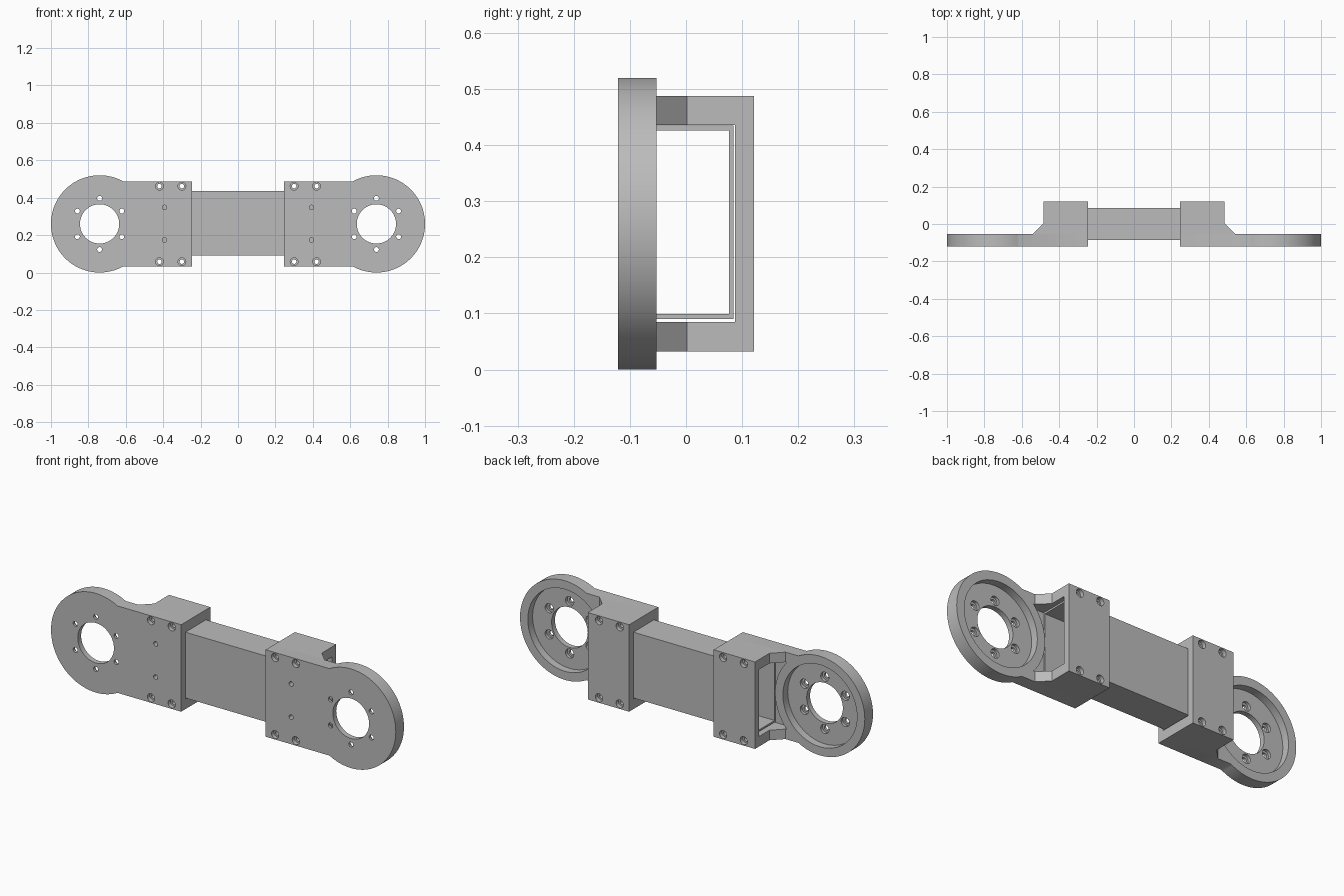
import bpy, bmesh
from math import sin, cos, pi, sqrt, acos, asin
from mathutils import Vector

cube = bpy.data.objects.get("Cube")
if cube:
    bpy.data.objects.remove(cube, do_unlink=True)

grey = bpy.data.materials.new("machined grey")
grey.use_nodes = True
grey.diffuse_color = (0.5, 0.5, 0.5, 1)
grey.node_tree.nodes["Principled BSDF"].inputs["Base Color"].default_value = (0.5, 0.5, 0.5, 1)

MID = 0.26               # height of the centre line
DISC_X, DISC_R = 0.74, 0.26
HALF = 0.228             # half height of the clamp block
INNER = 0.1755           # half height of the channel
FRONT, PLATE_BACK, SEAM, BACK = -0.121, -0.053, 0.087, 0.121


def finish(name, bm):
    bmesh.ops.recalc_face_normals(bm, faces=bm.faces)
    mesh = bpy.data.meshes.new(name)
    bm.to_mesh(mesh)
    bm.free()
    mesh.materials.append(grey)
    obj = bpy.data.objects.new(name, mesh)
    bpy.context.collection.objects.link(obj)
    return obj


def loft(bm, rings):
    """Closed solid through rings that have equal point counts."""
    loops = [[bm.verts.new(p) for p in ring] for ring in rings]
    n = len(loops[0])
    for a, b in zip(loops, loops[1:]):
        for i in range(n):
            j = (i + 1) % n
            bm.faces.new((a[i], a[j], b[j], b[i]))
    bm.faces.new(loops[0])
    bm.faces.new(loops[-1])


def prism_y(name, outline, y0, y1):
    bm = bmesh.new()
    loft(bm, [[(x, y, z) for x, z in outline] for y in (y0, y1)])
    return finish(name, bm)


def prism_z(name, outline, z0, z1):
    bm = bmesh.new()
    loft(bm, [[(x, y, z) for x, y in outline] for z in (z0, z1)])
    return finish(name, bm)


def box(name, x0, x1, y0, y1, z0, z1):
    return prism_z(name, [(x0, y0), (x1, y0), (x1, y1), (x0, y1)], z0, z1)


def stepped_hole(bm, x, z, steps, sides):
    """Turned cutter along y from (radius, y) steps."""
    loft(bm, [[(x + r * cos(2 * pi * i / sides), y, z + r * sin(2 * pi * i / sides))
               for i in range(sides)] for r, y in steps])


def cut(obj, cutters):
    for c in cutters:
        m = obj.modifiers.new("cut", 'BOOLEAN')
        m.operation, m.solver, m.object = 'DIFFERENCE', 'EXACT', c
    bpy.context.view_layer.update()
    dg = bpy.context.evaluated_depsgraph_get()
    mesh = bpy.data.meshes.new_from_object(obj.evaluated_get(dg))
    obj.modifiers.clear()
    obj.data = mesh


def shade(obj):
    bpy.ops.object.select_all(action='DESELECT')
    obj.select_set(True)
    bpy.context.view_layer.objects.active = obj
    bpy.ops.object.shade_smooth_by_angle(angle=0.5)


def bracket(side, s):
    # Front plate: rounded end blended into a rectangle
    a = pi - asin(HALF / DISC_R)
    outline = [(0.245, MID - HALF)]
    outline += [(DISC_X + DISC_R * cos(t), MID + DISC_R * sin(t))
                for t in (-a + 2 * a * i / 80 for i in range(81))]
    outline += [(0.245, MID + HALF)]
    plate = prism_y(side + "_front_plate", [(s * x, z) for x, z in outline], FRONT, PLATE_BACK)

    # Chamfered walls above and below the channel
    profile = [(0.245, PLATE_BACK), (0.54, PLATE_BACK), (0.485, 0.002), (0.485, SEAM), (0.245, SEAM)]
    profile = [(s * x, y) for x, y in profile]
    upper = prism_z(side + "_upper_wall", profile, MID + INNER, MID + HALF)
    lower = prism_z(side + "_lower_wall", profile, MID - HALF, MID - INNER)

    # Back clamp cap
    cap = box(side + "_clamp_cap", s * 0.245, s * 0.485, SEAM, BACK, MID - HALF, MID + HALF)

    # Channel floor pocket, stopping at the round end
    b = asin(INNER / DISC_R)
    pocket = [(0.2, MID - INNER)]
    pocket += [(DISC_X - DISC_R * cos(t), MID + DISC_R * sin(t))
               for t in (-b + 2 * b * i / 24 for i in range(25))]
    pocket += [(0.2, MID + INNER)]
    pocket = prism_y("pocket_cutter", [(s * x, z) for x, z in pocket], -0.087, 0.05)

    # Central bore with the wide bearing recess
    bm = bmesh.new()
    stepped_hole(bm, s * DISC_X, MID, [(0.105, -0.2), (0.105, -0.093), (0.215, -0.093), (0.215, 0)], 64)
    bore = finish("bore_cutter", bm)

    # Bolt circle, clamp bolts and pilot holes
    bm = bmesh.new()
    for i in range(6):
        t = pi / 2 + i * pi / 3
        stepped_hole(bm, s * DISC_X + 0.137 * cos(t), MID + 0.137 * sin(t),
                     [(0.013, -0.2), (0.013, -0.108), (0.024, -0.108), (0.024, -0.06)], 20)
    for x in (0.3, 0.42):
        for dz in (-0.202, 0.202):
            stepped_hole(bm, s * x, MID + dz,
                         [(0.021, -0.2), (0.021, -0.1), (0.012, -0.1),
                          (0.012, 0.1), (0.021, 0.1), (0.021, 0.2)], 20)
    for dz in (-0.086, 0.088):
        stepped_hole(bm, s * 0.393, MID + dz, [(0.012, -0.2), (0.012, -0.07)], 20)
    bolts = finish("bolt_cutter", bm)

    cut(plate, [pocket, bore, bolts])
    for part in (upper, lower, cap):
        cut(part, [bolts])
    for part in (plate, upper, lower, cap):
        shade(part)
    for c in (pocket, bore, bolts):
        bpy.data.objects.remove(c, do_unlink=True)


bracket("left", 1)
bracket("right", -1)

# Hollow rectangular tube joining the brackets
tube = box("square_tube", -0.46, 0.46, -0.085, 0.085, 0.09, 0.435)
hollow = box("hollow_cutter", -0.6, 0.6, -0.077, 0.077, 0.099, 0.426)
cut(tube, [hollow])
bpy.data.objects.remove(hollow, do_unlink=True)
